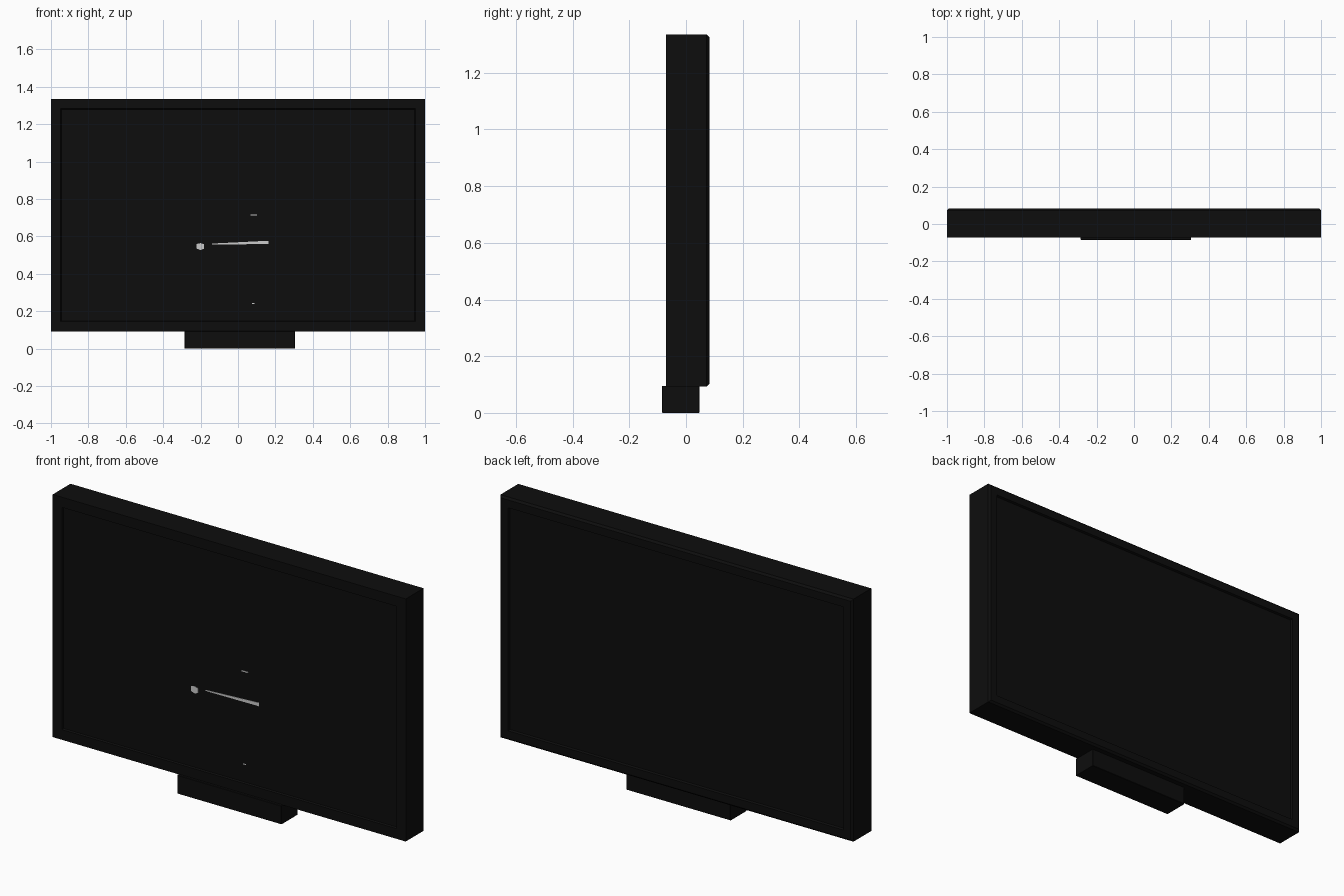
import bpy, bmesh

if "Cube" in bpy.data.objects:
    bpy.data.objects.remove(bpy.data.objects["Cube"])


def material(name, rgb):
    m = bpy.data.materials.new(name)
    m.diffuse_color = (*rgb, 1.0)
    m.use_nodes = True
    m.node_tree.nodes["Principled BSDF"].inputs["Base Color"].default_value = m.diffuse_color
    return m


BLACK = material("near black plastic", (0.004, 0.004, 0.004))
GREY = material("light grey mark", (0.6, 0.6, 0.6))


def finish(name, bm, mat):
    bmesh.ops.recalc_face_normals(bm, faces=bm.faces[:])
    me = bpy.data.meshes.new(name)
    bm.to_mesh(me)
    bm.free()
    me.materials.append(mat)
    ob = bpy.data.objects.new(name, me)
    bpy.context.collection.objects.link(ob)
    return ob


def ring_solid(name, x0, x1, z0, z1, rings, mat):
    """Nested rectangles (inset, y), skinned from front cap to back cap."""
    bm = bmesh.new()
    loops = []
    for d, y in rings:
        pts = [(x0 + d, z0 + d), (x1 - d, z0 + d), (x1 - d, z1 - d), (x0 + d, z1 - d)]
        loops.append([bm.verts.new((x, y, z)) for x, z in pts])
    for a, b in zip(loops, loops[1:]):
        for i in range(4):
            j = (i + 1) % 4
            bm.faces.new((a[i], a[j], b[j], b[i]))
    bm.faces.new(loops[0])
    bm.faces.new(loops[-1])
    return finish(name, bm, mat)


def plate(name, pts, y0, y1, mat):
    """Thin outline plate in the xz plane."""
    bm = bmesh.new()
    f = bm.faces.new([bm.verts.new((x, y0, z)) for x, z in pts])
    r = bmesh.ops.extrude_face_region(bm, geom=[f])
    verts = [v for v in r["geom"] if isinstance(v, bmesh.types.BMVert)]
    bmesh.ops.translate(bm, verts=verts, vec=(0, y1 - y0, 0))
    return finish(name, bm, mat)


# Panel: recessed screen in front, chamfered rear edge, recessed back
SCREEN_Y = -0.062
ring_solid("display_panel", -1.0, 1.0, 0.093, 1.335, [
    (0.056, SCREEN_Y), (0.052, -0.071), (0.0, -0.071),
    (0.0, 0.073), (0.010, 0.083),
    (0.050, 0.083), (0.054, 0.072)], BLACK)

# Foot block under the panel
ring_solid("stand_foot", -0.285, 0.305, 0.0, 0.095,
           [(0.002, -0.085), (0.0, -0.083), (0.0, 0.045), (0.002, 0.047)], BLACK)

# Small light marks on the screen
marks = {
    "screen_mark_left": [(-0.222, 0.535), (-0.2, 0.527), (-0.181, 0.535),
                         (-0.181, 0.558), (-0.2, 0.564), (-0.222, 0.56)],
    "screen_mark_streak": [(-0.14, 0.557), (0.163, 0.559), (0.163, 0.577), (-0.14, 0.562)],
    "screen_mark_upper": [(0.066, 0.712), (0.102, 0.712), (0.102, 0.718), (0.066, 0.718)],
    "screen_mark_lower": [(0.074, 0.238), (0.089, 0.238), (0.089, 0.243), (0.074, 0.243)],
}
for name, pts in marks.items():
    plate(name, pts, SCREEN_Y - 0.002, SCREEN_Y + 0.001, GREY)
